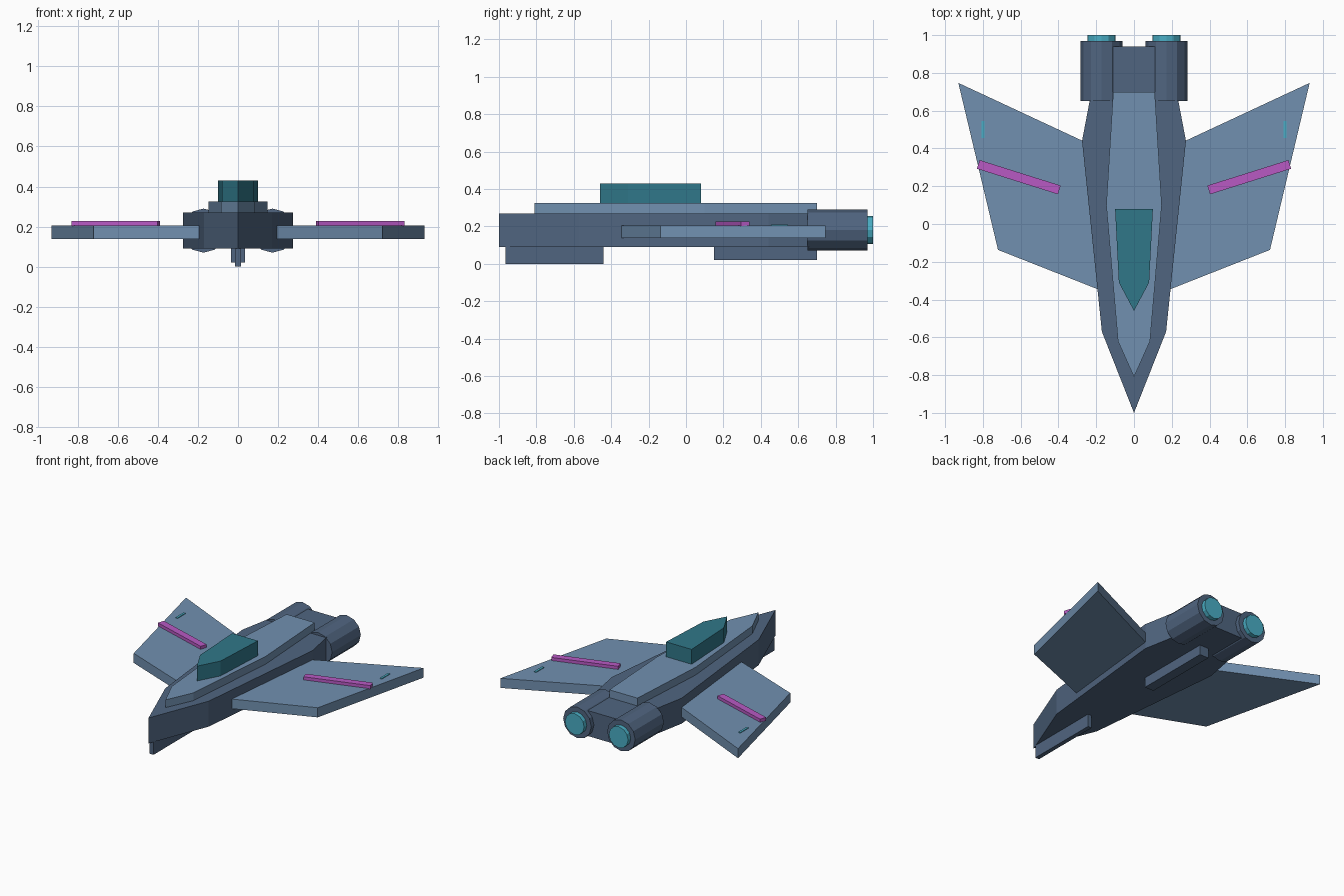
import bpy, bmesh, math
from mathutils import Matrix

cube = bpy.data.objects.get("Cube")
if cube:
    bpy.data.objects.remove(cube, do_unlink=True)


def material(name, srgb):
    col = [(c / 255 / 12.92 if c < 11 else ((c / 255 + 0.055) / 1.055) ** 2.4) for c in srgb] + [1]
    m = bpy.data.materials.new(name)
    m.use_nodes = True
    m.diffuse_color = col
    m.node_tree.nodes["Principled BSDF"].inputs["Base Color"].default_value = col
    return m


HULL = material("slate blue", (80, 101, 128))
WING = material("light steel blue", (113, 144, 176))
GLASS = material("teal glass", (48, 119, 137))
STRIPE = material("magenta", (184, 90, 196))
GLOW = material("cyan glow", (74, 174, 197))


def finish(name, bm, mat):
    bmesh.ops.recalc_face_normals(bm, faces=bm.faces)
    mesh = bpy.data.meshes.new(name)
    bm.to_mesh(mesh)
    bm.free()
    mesh.materials.append(mat)
    obj = bpy.data.objects.new(name, mesh)
    bpy.context.collection.objects.link(obj)
    return obj


def slab(name, outline, z0, z1, mat):
    """Extrude a plan outline from z0 up to z1."""
    bm = bmesh.new()
    face = bm.faces.new([bm.verts.new((x, y, z0)) for x, y in outline])
    ext = bmesh.ops.extrude_face_region(bm, geom=[face])["geom"]
    top = [v for v in ext if isinstance(v, bmesh.types.BMVert)]
    bmesh.ops.translate(bm, verts=top, vec=(0, 0, z1 - z0))
    return finish(name, bm, mat)


def mirrored(half):
    """Complete a half outline that starts on the centre line."""
    return half + [(-x, y) for x, y in reversed(half) if x > 0]


def box(name, centre, size, mat, angle=0):
    bm = bmesh.new()
    bmesh.ops.create_cube(bm, size=1, matrix=Matrix.Translation(centre)
                          @ Matrix.Rotation(angle, 4, "Z") @ Matrix.Diagonal((*size, 1)))
    return finish(name, bm, mat)


def tube(name, x, z, y0, y1, radius, mat):
    """Twelve-sided cylinder along y."""
    bm = bmesh.new()
    bmesh.ops.create_cone(bm, cap_ends=True, segments=12, radius1=radius, radius2=radius,
                          depth=y1 - y0, matrix=Matrix.Translation((x, (y0 + y1) / 2, z))
                          @ Matrix.Rotation(math.pi / 2, 4, "X"))
    return finish(name, bm, mat)


# Fuselage, raised deck and canopy
slab("hull", mirrored([(0, -1), (0.17, -0.57), (0.275, 0.44), (0.18, 0.94)]), 0.09, 0.27, HULL)
slab("upper_deck", mirrored([(0, -0.81), (0.085, -0.62), (0.147, 0.1), (0.11, 0.7)]), 0.27, 0.325, WING)
slab("canopy", mirrored([(0, -0.46), (0.08, -0.31), (0.1, 0.08)]), 0.325, 0.43, GLASS)

# Belly fins
box("nose_fin", (0, -0.703, 0.045), (0.03, 0.525, 0.09), HULL)
box("belly_keel", (0, 0.425, 0.057), (0.07, 0.55, 0.074), HULL)

# Wings, wing markings and engines on both sides
for side, s in (("left", 1), ("right", -1)):
    outline = [(0.18, -0.35), (0.72, -0.137), (0.93, 0.747), (0.25, 0.43)]
    slab(side + "_wing", [(s * x, y) for x, y in outline], 0.137, 0.205, WING)
    box(side + "_wing_stripe", (s * 0.61, 0.248, 0.215), (0.45, 0.048, 0.024), STRIPE, s * math.radians(17.5))
    box(side + "_wing_light", (s * 0.8, 0.5, 0.206), (0.016, 0.09, 0.008), GLOW)
    tube(side + "_engine", s * 0.172, 0.18, 0.65, 0.97, 0.11, HULL)
    tube(side + "_exhaust", s * 0.172, 0.18, 0.96, 1.0, 0.075, GLOW)
